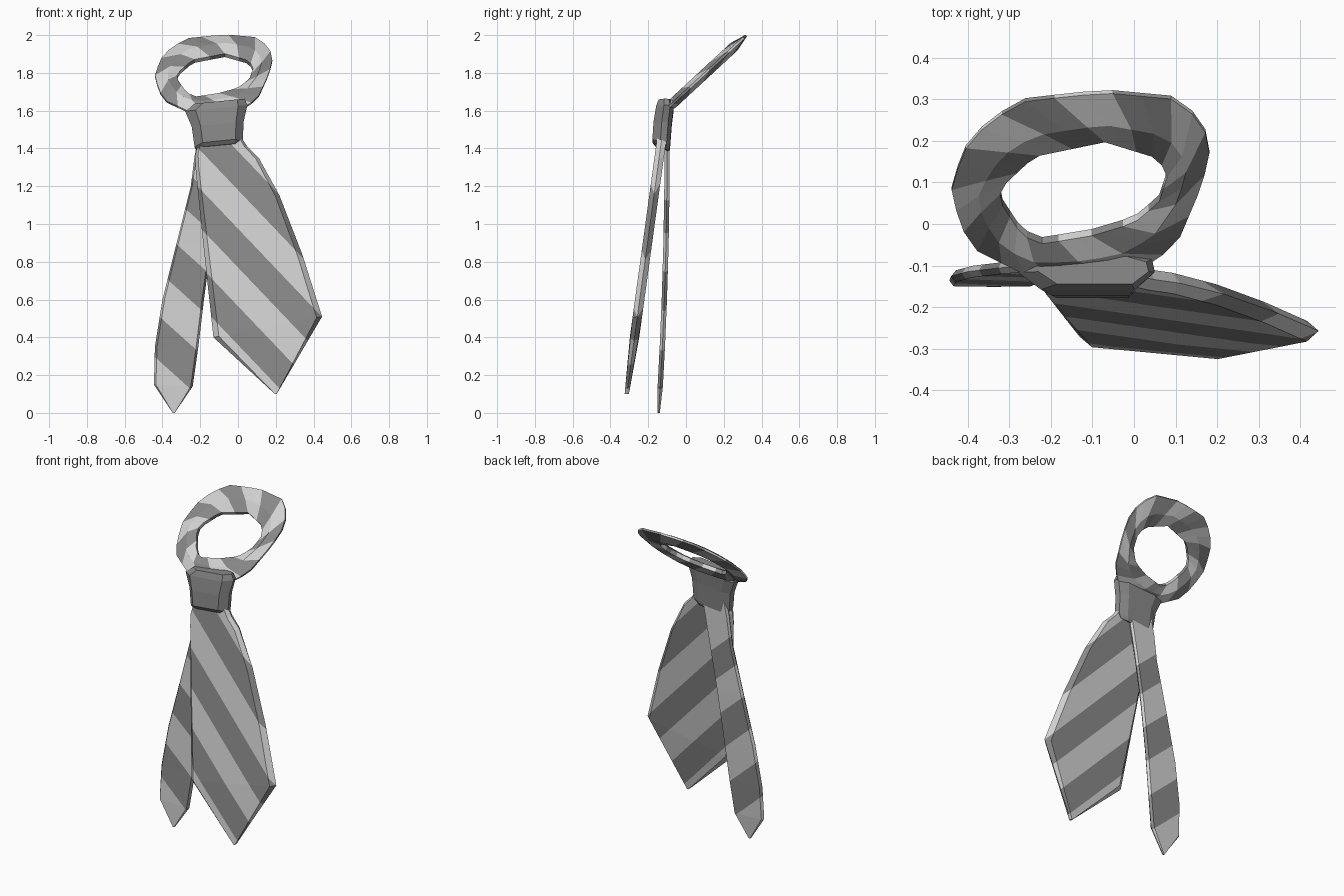
import bpy, bmesh, math
from mathutils import Vector

if "Cube" in bpy.data.objects:
    bpy.data.objects.remove(bpy.data.objects["Cube"])


def material(name, v):
    m = bpy.data.materials.new(name)
    m.diffuse_color = (v, v, v, 1)
    m.use_nodes = True
    m.node_tree.nodes["Principled BSDF"].inputs["Base Color"].default_value = m.diffuse_color
    return m


LIGHT = material("light grey", 0.64)
DARK = material("dark grey", 0.25)


def finish(bm, name):
    bmesh.ops.recalc_face_normals(bm, faces=bm.faces)
    me = bpy.data.meshes.new(name)
    bm.to_mesh(me)
    bm.free()
    me.materials.append(LIGHT)
    me.materials.append(DARK)
    ob = bpy.data.objects.new(name, me)
    bpy.context.collection.objects.link(ob)


def loft(sections, closed=False):
    """Skin equal-sized loops of points, capped unless closed into a ring."""
    bm = bmesh.new()
    loops = [[bm.verts.new(p) for p in s] for s in sections]
    n = len(loops[0])
    pairs = list(zip(loops, loops[1:] + loops[:1]))
    for a, b in pairs if closed else pairs[:-1]:
        for i in range(n):
            j = (i + 1) % n
            bm.faces.new((a[i], a[j], b[j], b[i]))
    if not closed:
        bm.faces.new(loops[0])
        bm.faces.new(loops[-1])
    return bm


def blade(name, rows, depth, thick, slope, cuts):
    """Flattened strip from (left x, left z, right x, right z) rows, cut into diagonal stripes."""
    secs = []
    for k, (xl, zl, xr, zr) in enumerate(rows):
        h = thick * (0.45 if k == len(rows) - 1 else 1)
        sec = []
        for t, d in ((0, 0), (.05, -h), (.95, -h), (1, 0), (.95, h), (.05, h)):
            x, z = xl + (xr - xl) * t, zl + (zr - zl) * t
            sec.append((x, depth(z) + d, z))
        secs.append(sec)
    bm = loft(secs)
    for c in cuts:
        bmesh.ops.bisect_plane(bm, geom=bm.verts[:] + bm.edges[:] + bm.faces[:],
                               plane_co=(0, 0, c), plane_no=Vector((slope, 0, 1)).normalized())
    for f in bm.faces:
        p = f.calc_center_median()
        f.material_index = sum(p.z + slope * p.x > c for c in cuts) % 2
    finish(bm, name)


# Wide front blade
blade("wide_blade",
      [(-.20, 1.46, .01, 1.47), (-.225, 1.37, .05, 1.41), (-.225, 1.30, .11, 1.35),
       (-.20, 1.05, .22, 1.15), (-.165, .72, .34, .84), (-.13, .40, .445, .51),
       (.195, .10, .205, .10)],
      lambda z: -.13 - .137 * (1.44 - z), .025, 1.05, (.36, .565, .77, .975, 1.18, 1.385))

# Narrow rear blade
blade("narrow_blade",
      [(-.21, 1.46, -.04, 1.46), (-.23, 1.36, -.06, 1.36), (-.25, 1.2, -.09, 1.2),
       (-.325, .9, -.14, .9), (-.40, .6, -.18, .6), (-.44, .35, -.21, .35),
       (-.445, .15, -.24, .14), (-.345, 0, -.335, 0)],
      lambda z: -.10 - .045 * ((1.4 - z) / 1.4) ** 2, .014, .9,
      (-.10, .135, .37, .60, .83, 1.03))

# Knot: chamfered block, narrower at the bottom
secs = []
for z, xl, xr, yf, yb, drop in ((1.42, -.21, .01, -.165, -.095, .04), (1.44, -.23, .025, -.178, -.085, .04),
                                (1.53, -.245, .03, -.172, -.075, 0), (1.615, -.28, .05, -.158, -.065, 0),
                                (1.65, -.23, .035, -.145, -.078, 0)):
    sec = []
    for t, u in ((0, .45), (.17, 0), (.85, 0), (1, .45), (.98, .8), (.8, 1), (.2, 1), (.02, .8)):
        x = xl + (xr - xl) * t
        sec.append((x, yf + (yb - yf) * u, z + .1 * (x + .1) - drop * u))
    secs.append(sec)
bm = loft(secs)
for f in bm.faces:
    f.material_index = 1
finish(bm, "knot")

# Neck loop: band between outer and inner outlines, seen from above, laid on a tilted plane
OUTER = [(-.07, .32), (.09, .305), (.16, .255), (.185, .19), (.165, .10), (.11, -.03), (.04, -.10),
         (-.1, -.125), (-.26, -.12), (-.38, -.06), (-.42, 0), (-.44, .09), (-.41, .18), (-.35, .25), (-.26, .30)]
INNER = [(-.07, .205), (.06, .165), (.08, .12), (.06, .06), (0, .01), (-.1, -.02), (-.22, -.04),
         (-.27, -.02), (-.325, .065), (-.32, .095), (-.24, .17)]


def along(poly, t):
    """Point at fraction t of a closed outline."""
    pts = [Vector((x, y, 1.62 + .925 * (y + .09))) for x, y in poly]
    segs = list(zip(pts, pts[1:] + pts[:1]))
    d = (t % 1) * sum((b - a).length for a, b in segs)
    for a, b in segs:
        length = (b - a).length
        if d <= length:
            return a.lerp(b, d / length)
        d -= length
    return pts[0]


BANDS, SUB = 14, 2
normal = Vector((0, -.68, .735))
secs = []
for i in range(BANDS * SUB):
    t = i / (BANDS * SUB) - .062
    sec = []
    for w, h in ((0, .006), (.55, .027), (1, .012), (1, -.012), (.55, -.027), (0, -.006)):
        s = t + .062 * w  # skewed so the stripes run diagonally
        sec.append(along(OUTER, s).lerp(along(INNER, s), w) + normal * h)
    secs.append(sec)
bm = loft(secs, closed=True)
for i, f in enumerate(bm.faces):
    f.material_index = (i // (6 * SUB)) % 2
finish(bm, "neck_loop")
